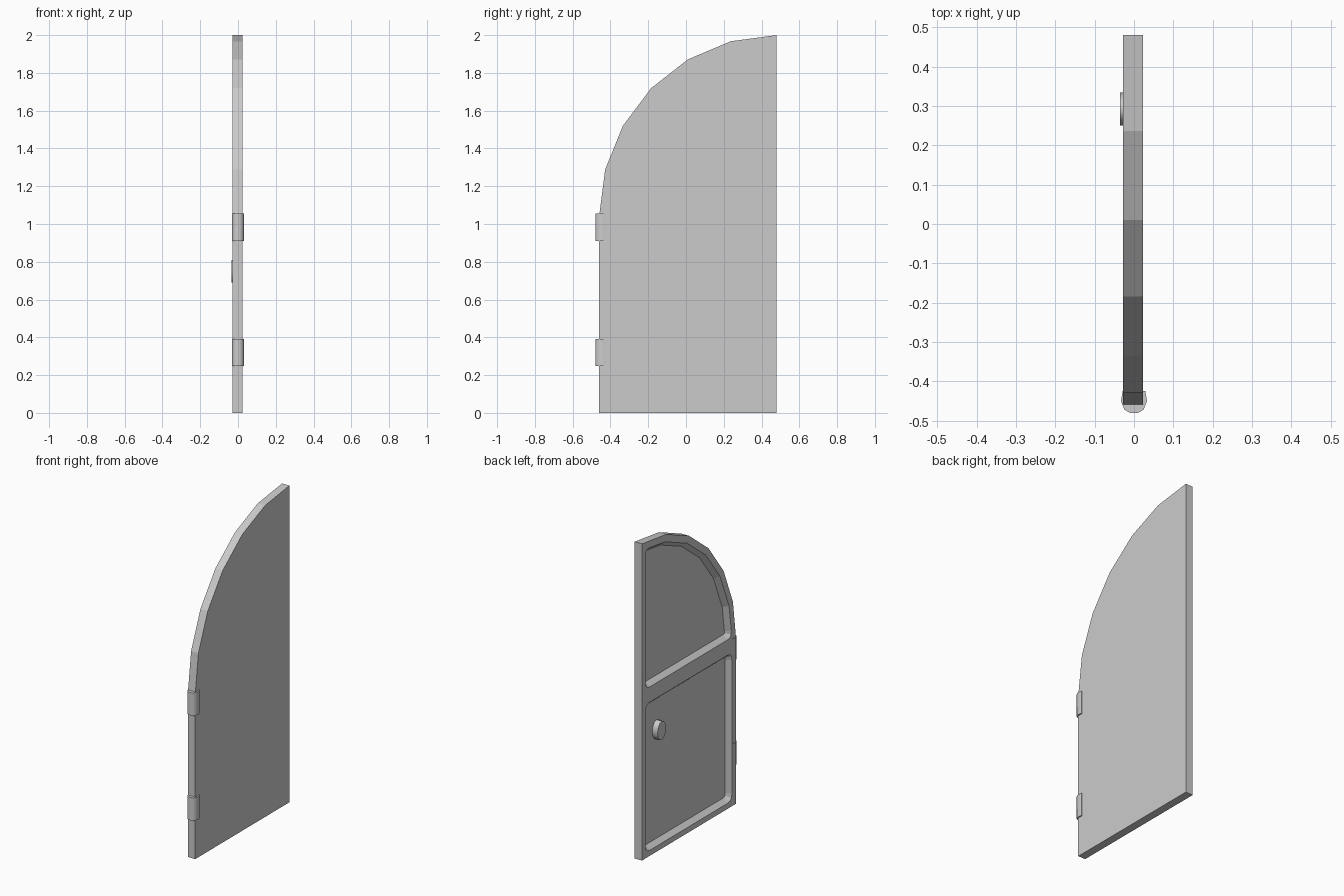
import bpy, bmesh
from math import sin, cos, pi, radians
from mathutils import Vector

if "Cube" in bpy.data.objects:
    bpy.data.objects.remove(bpy.data.objects["Cube"])

FRONT, FLOOR, BACK = -0.028, 0.002, 0.023   # x of panelled face, panel floors, plain face


def finish(bm, name, smooth_angle=None):
    bmesh.ops.recalc_face_normals(bm, faces=bm.faces[:])
    me = bpy.data.meshes.new(name)
    bm.to_mesh(me)
    bm.free()
    if smooth_angle:
        me.shade_smooth()
        me.set_sharp_from_angle(angle=radians(smooth_angle))
    ob = bpy.data.objects.new(name, me)
    bpy.context.collection.objects.link(ob)


def arch(ry, rz, angles):
    return [(0.48 - ry * sin(radians(a)), 1.04 + rz * cos(radians(a))) for a in angles]


def rounded(pts, corners, r=0.045, seg=3):
    out = []
    for i, p in enumerate(pts):
        p = Vector(p)
        if i not in corners:
            out.append(p)
            continue
        a = p + (Vector(pts[i - 1]) - p).normalized() * r
        b = p + (Vector(pts[(i + 1) % len(pts)]) - p).normalized() * r
        for k in range(seg + 1):
            t = k / seg
            out.append(a * (1 - t) ** 2 + p * 2 * t * (1 - t) + b * t * t)
    return out


def inset(pts, d):
    # shrink a counter-clockwise outline by moving each corner along its mitre
    area = sum(pts[i - 1].x * pts[i].y - pts[i].x * pts[i - 1].y for i in range(len(pts)))
    s = 1 if area > 0 else -1
    out = []
    for i, p in enumerate(pts):
        e1 = (p - pts[i - 1]).normalized()
        e2 = (pts[(i + 1) % len(pts)] - p).normalized()
        n1, n2 = Vector((-e1.y, e1.x)) * s, Vector((-e2.y, e2.x)) * s
        out.append(p + (n1 + n2) * d / (1 + n1.dot(n2)))
    return out


def ring(bm, pts, x):
    return [bm.verts.new((x, p[0], p[1])) for p in pts]


def bridge(bm, a, b):
    for i in range(len(a)):
        bm.faces.new((a[i - 1], a[i], b[i], b[i - 1]))


# door leaf outline and its two recessed panels, as (y, z)
outline = [(0.48, 0), (0.48, 2.0)] + arch(0.94, 0.96, range(15, 91, 15)) + [(-0.46, 0)]
lower = rounded([(0.445, 0.035), (0.445, 0.97), (-0.418, 0.97), (-0.418, 0.035)], range(4))
upper_pts = [(0.445, 1.067), (0.445, 1.952)] + arch(0.9, 0.915, range(15, 76, 15)) + [(-0.418, 1.067)]
upper = rounded(upper_pts, (0, 1, len(upper_pts) - 1))

bm = bmesh.new()
front = ring(bm, outline, FRONT)
rims = [ring(bm, p, FRONT) for p in (lower, upper)]
edges = [bm.edges.new((r[i - 1], r[i])) for r in [front] + rims for i in range(len(r))]
bmesh.ops.triangle_fill(bm, use_beauty=True, use_dissolve=False, edges=edges, normal=(-1, 0, 0))
back = ring(bm, outline, BACK)
bridge(bm, front, back)
bm.faces.new(back)
for rim, p in zip(rims, (lower, upper)):
    floor = ring(bm, inset(p, 0.026), FLOOR)
    bridge(bm, rim, floor)
    bm.faces.new(floor)
finish(bm, "door_leaf")

# hinge barrels wrapped round the hinge edge
half = [(0.01, -0.48), (0.024, -0.472), (0.033, -0.45), (0.029, -0.425)]
section = half + [(-x, y) for x, y in reversed(half)]
for name, z0, z1 in (("lower_hinge", 0.247, 0.392), ("upper_hinge", 0.91, 1.055)):
    bm = bmesh.new()
    a, b = ([bm.verts.new((x, y, z)) for x, y in section] for z in (z0, z1))
    bridge(bm, a, b)
    bm.faces.new(a)
    bm.faces.new(b)
    finish(bm, name, 50)

# oval door knob standing on the lower panel
bm = bmesh.new()
oval = [(0.292 + 0.042 * cos(k * pi / 6), 0.75 + 0.06 * sin(k * pi / 6)) for k in range(12)]
a, b = ring(bm, oval, -0.035), ring(bm, oval, FLOOR + 0.003)
bridge(bm, a, b)
bm.faces.new(a)
bm.faces.new(b)
finish(bm, "door_knob", 50)
